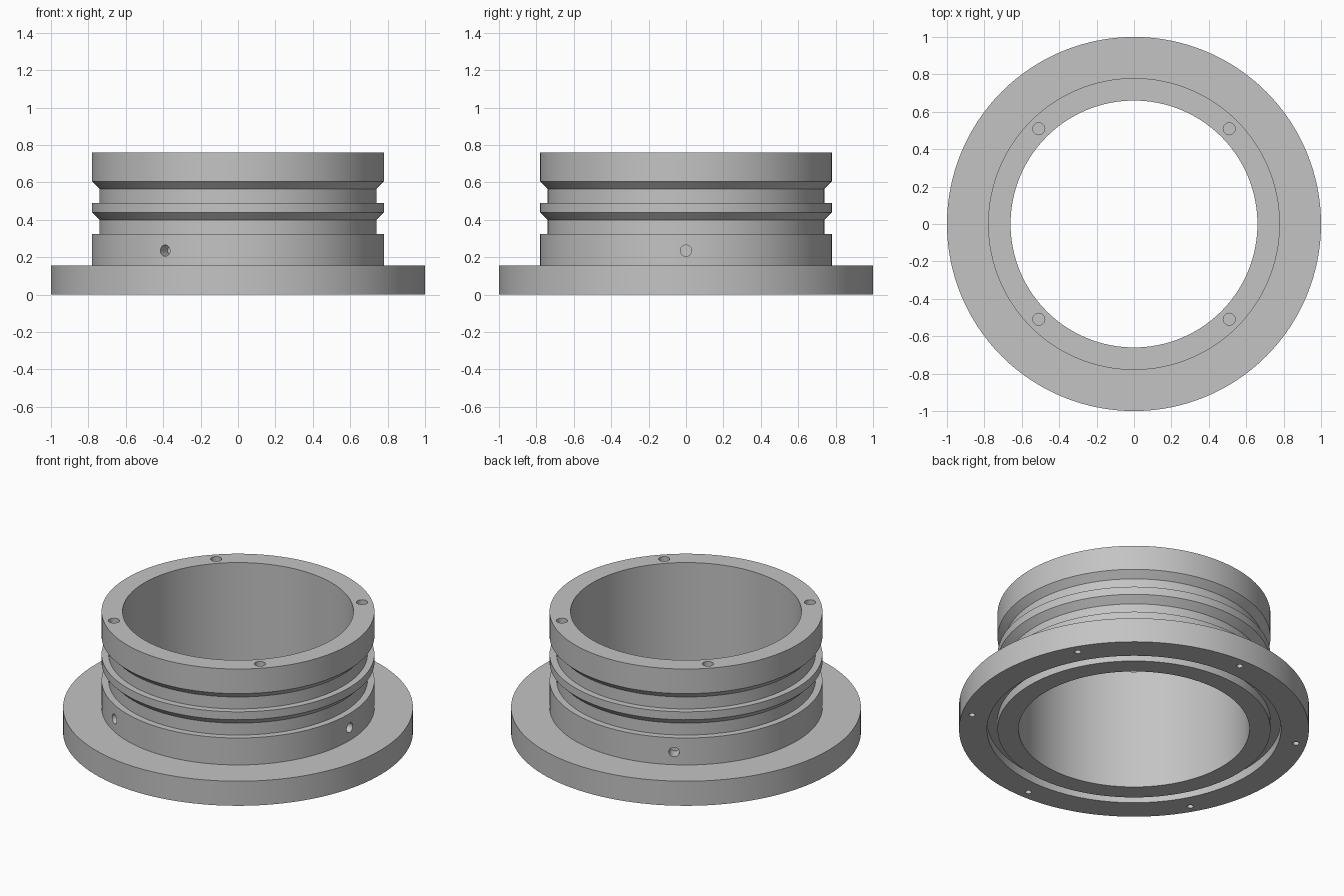
import bpy
import bmesh
from math import cos, sin, pi, radians
from mathutils import Matrix, Vector

if "Cube" in bpy.data.objects:
    bpy.data.objects.remove(bpy.data.objects["Cube"], do_unlink=True)

SEGMENTS = 128

# One plain metal colour
metal = bpy.data.materials.new("grey_metal")
metal.use_nodes = True
grey = (0.55, 0.55, 0.55, 1.0)
metal.diffuse_color = grey
metal.node_tree.nodes["Principled BSDF"].inputs["Base Color"].default_value = grey


def make_object(name, bm):
    bmesh.ops.recalc_face_normals(bm, faces=bm.faces[:])
    mesh = bpy.data.meshes.new(name)
    bm.to_mesh(mesh)
    bm.free()
    mesh.materials.append(metal)
    obj = bpy.data.objects.new(name, mesh)
    bpy.context.collection.objects.link(obj)
    return obj


def lathe(name, profile):
    """Revolve a closed (radius, height) profile around z."""
    bm = bmesh.new()
    rings = []
    for i in range(SEGMENTS):
        a = 2 * pi * i / SEGMENTS
        rings.append([bm.verts.new((r * cos(a), r * sin(a), z)) for r, z in profile])
    n = len(profile)
    for i in range(SEGMENTS):
        a, b = rings[i], rings[(i + 1) % SEGMENTS]
        for j in range(n):
            k = (j + 1) % n
            bm.faces.new((a[j], b[j], b[k], a[k]))
    return make_object(name, bm)


def add_drill(bm, start, end, radius):
    """Add one cylinder running from start to end."""
    start, end = Vector(start), Vector(end)
    axis = end - start
    turn = axis.to_track_quat("Z", "Y").to_matrix().to_4x4()
    bmesh.ops.create_cone(
        bm, cap_ends=True, segments=24, radius1=radius, radius2=radius,
        depth=axis.length, matrix=Matrix.Translation((start + end) / 2) @ turn)


def polar(r, degrees, z):
    a = radians(degrees)
    return (r * cos(a), r * sin(a), z)


# Flange, grooved collar, bore and the seal groove underneath
bore, neck, collar, rim = 0.66, 0.74, 0.78, 1.0
seal_outer, seal_depth = 0.84, 0.055
body = lathe("flanged_collar", [
    (bore, 0), (collar, 0), (collar, seal_depth),
    (seal_outer, seal_depth), (seal_outer, 0), (rim, 0),
    (rim, 0.155), (collar, 0.155), (collar, 0.325),
    (neck, 0.325), (neck, 0.40), (collar, 0.44), (collar, 0.49),
    (neck, 0.49), (neck, 0.565), (collar, 0.605), (collar, 0.76),
    (bore, 0.76),
])

# Blind holes: top edge, collar side and flange underside
drills = bmesh.new()
for i in range(4):
    angle = 45 + 90 * i
    add_drill(drills, polar(0.72, angle, 0.66), polar(0.72, angle, 0.8), 0.032)
for i in range(3):
    angle = 120 * i
    add_drill(drills, polar(0.70, angle, 0.235), polar(0.84, angle, 0.235), 0.03)
for i in range(6):
    angle = 30 + 60 * i
    add_drill(drills, polar(0.94, angle, -0.05), polar(0.94, angle, 0.1), 0.018)
cutter = make_object("hole_cutter", drills)
cutter.hide_render = True

cut = body.modifiers.new("holes", "BOOLEAN")
cut.operation = "DIFFERENCE"
cut.solver = "EXACT"
cut.object = cutter

# Apply the holes and smooth the round walls
bpy.ops.object.select_all(action="DESELECT")
body.select_set(True)
bpy.context.view_layer.objects.active = body
bpy.ops.object.modifier_apply(modifier=cut.name)
bpy.data.objects.remove(cutter, do_unlink=True)
bpy.ops.object.shade_smooth_by_angle(angle=radians(30))
